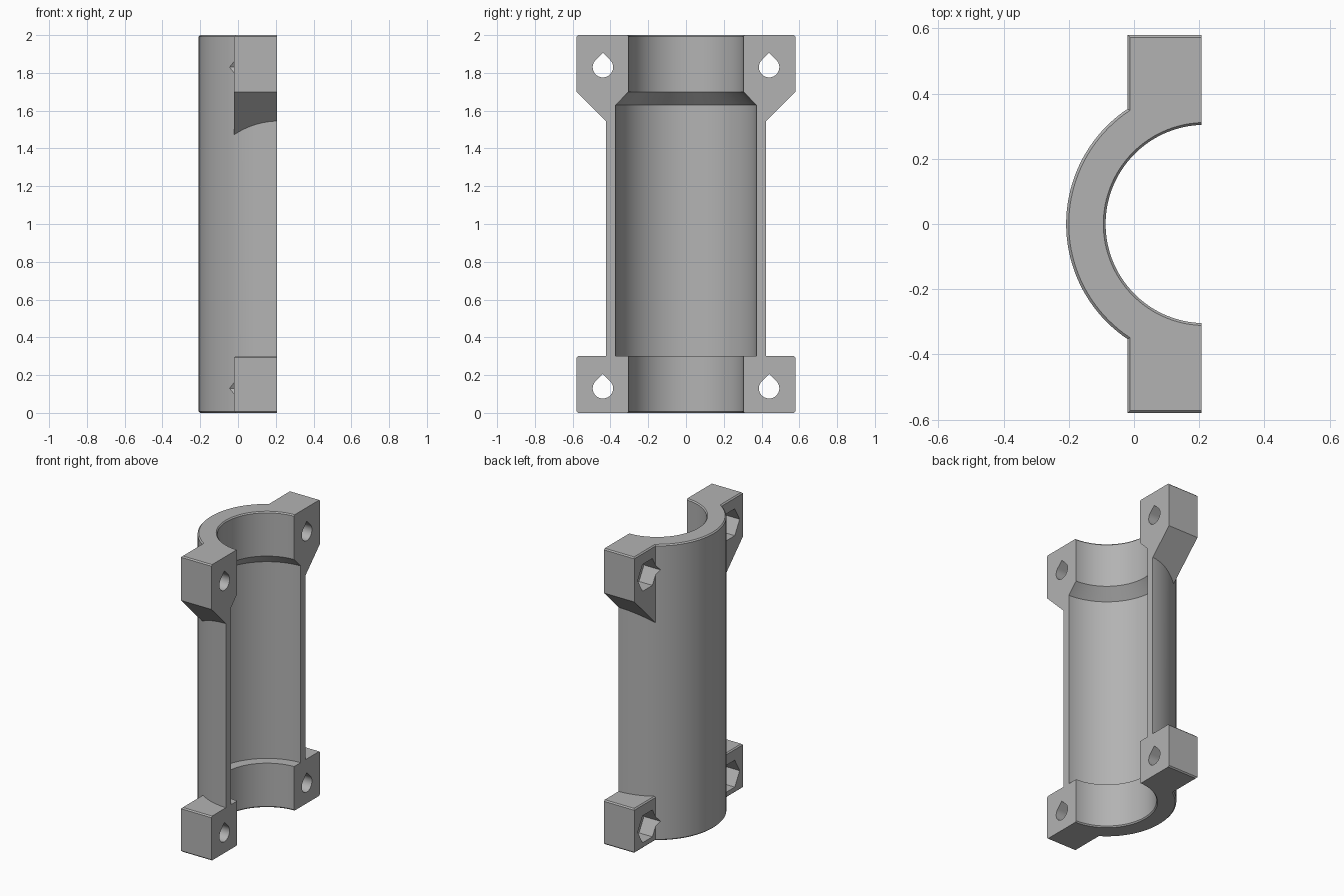
import bpy, bmesh, math
from mathutils import Vector

if "Cube" in bpy.data.objects:
    bpy.data.objects.remove(bpy.data.objects["Cube"])

AXIS_X = 0.217      # tube axis
FACE_X = 0.207      # flat mating face
LUG_X = -0.02       # back of the lugs
LUG_Y = 0.58
R_OUT, R_BORE, R_WIDE = 0.425, 0.304, 0.373
C = 0.008           # edge chamfer
HOLE_Y = 0.44

grey = bpy.data.materials.new("Plain grey")
grey.use_nodes = True
colour = (0.45, 0.45, 0.45, 1)
grey.diffuse_color = colour
grey.node_tree.nodes["Principled BSDF"].inputs["Base Color"].default_value = colour


def make_object(name, bm):
    bmesh.ops.recalc_face_normals(bm, faces=bm.faces)
    mesh = bpy.data.meshes.new(name)
    bm.to_mesh(mesh)
    bm.free()
    mesh.materials.append(grey)
    ob = bpy.data.objects.new(name, mesh)
    bpy.context.collection.objects.link(ob)
    return ob


def revolve(name, profile, steps=128):
    """Solid of revolution about the tube axis from (radius, z) points."""
    bm = bmesh.new()
    rings = []
    for r, z in profile:
        rings.append([bm.verts.new((AXIS_X + r * math.cos(2 * math.pi * i / steps),
                                    r * math.sin(2 * math.pi * i / steps), z))
                      for i in range(steps)])
    for a, b in zip(rings, rings[1:]):
        for i in range(steps):
            j = (i + 1) % steps
            bm.faces.new((a[i], a[j], b[j], b[i]))
    bm.faces.new(rings[0])
    bm.faces.new(rings[-1])
    return make_object(name, bm)


def prism(name, points, x0, x1, chamfer_levels=()):
    """Extrude (y, z) points along x, chamfering outer edges at given heights."""
    bm = bmesh.new()
    face = bm.faces.new([bm.verts.new((x0, y, z)) for y, z in points])
    moved = bmesh.ops.extrude_face_region(bm, geom=[face])["geom"]
    bmesh.ops.translate(bm, vec=Vector((x1 - x0, 0, 0)),
                        verts=[v for v in moved if isinstance(v, bmesh.types.BMVert)])
    bmesh.ops.recalc_face_normals(bm, faces=bm.faces)
    edges = []
    for e in bm.edges:
        a, b = (v.co for v in e.verts)
        level = any(abs(a.z - h) < 1e-4 and abs(b.z - h) < 1e-4 for h in chamfer_levels)
        back = abs(a.x - x0) < 1e-4 and abs(b.x - x0) < 1e-4
        side = abs(abs(a.y) - LUG_Y) < 1e-4 and abs(abs(b.y) - LUG_Y) < 1e-4
        if level and (back or side):
            edges.append(e)
    if edges:
        bmesh.ops.bevel(bm, geom=edges, offset=C, segments=1, affect='EDGES')
    return make_object(name, bm)


def combine(target, tool, operation):
    mod = target.modifiers.new(tool.name, 'BOOLEAN')
    mod.object, mod.operation, mod.solver = tool, operation, 'EXACT'
    bpy.context.view_layer.objects.active = target
    bpy.ops.object.modifier_apply(modifier=mod.name)
    bpy.data.objects.remove(tool)


# Outer shell with chamfered ends
shell = revolve("clamp_half_shell", [(R_OUT - C, 0), (R_OUT, C), (R_OUT, 2 - C), (R_OUT - C, 2)])

# Bolt lugs: plain blocks below, blocks with a sloped underside above
for s in (-1, 1):
    lower = [(0.2, 0), (LUG_Y, 0), (LUG_Y, 0.3), (0.2, 0.3)]
    upper = [(0.2, 1.32), (LUG_Y, 1.7), (LUG_Y, 2), (0.2, 2)]
    for name, pts, levels in (("lower_lug", lower, (0, 0.3)), ("upper_lug", upper, (2,))):
        combine(shell, prism(name, [(s * y, z) for y, z in pts], LUG_X, 0.4, levels), 'UNION')

# Stepped bore: narrow ends, wide middle, cone at the upper shoulder
bore = revolve("bore_cutter", [
    (R_BORE + C + 0.1, -0.1), (R_BORE + C, -0.001), (R_BORE, C), (R_BORE, 0.3),
    (R_WIDE, 0.3), (R_WIDE, 1.63), (R_BORE, 1.7), (R_BORE, 2 - C),
    (R_BORE + C, 2.001), (R_BORE + C + 0.1, 2.1)])
combine(shell, bore, 'DIFFERENCE')

# Flat mating face
combine(shell, prism("half_cutter", [(-1, -1), (1, -1), (1, 3), (-1, 3)], FACE_X, 1), 'DIFFERENCE')

# Teardrop bolt holes with hexagonal nut pockets behind
r = 0.054
drop = [(r * math.cos(math.radians(a)), r * math.sin(math.radians(a)))
        for a in range(135, 406, 10)] + [(0, r * math.sqrt(2))]
hexagon = [(0.105 * math.cos(math.radians(a)), 0.105 * math.sin(math.radians(a)))
           for a in range(0, 360, 60)]
for s in (-1, 1):
    for z in (0.13, 1.83):
        for name, pts, x0, x1 in (("bolt_hole", drop, -0.3, 0.5), ("nut_pocket", hexagon, -0.15, 0.08)):
            combine(shell, prism(name, [(s * HOLE_Y + y, z + h) for y, h in pts], x0, x1), 'DIFFERENCE')

# Smooth curved walls, crisp edges
bpy.ops.object.select_all(action='DESELECT')
shell.select_set(True)
bpy.context.view_layer.objects.active = shell
bpy.ops.object.shade_smooth_by_angle(angle=math.radians(25))
